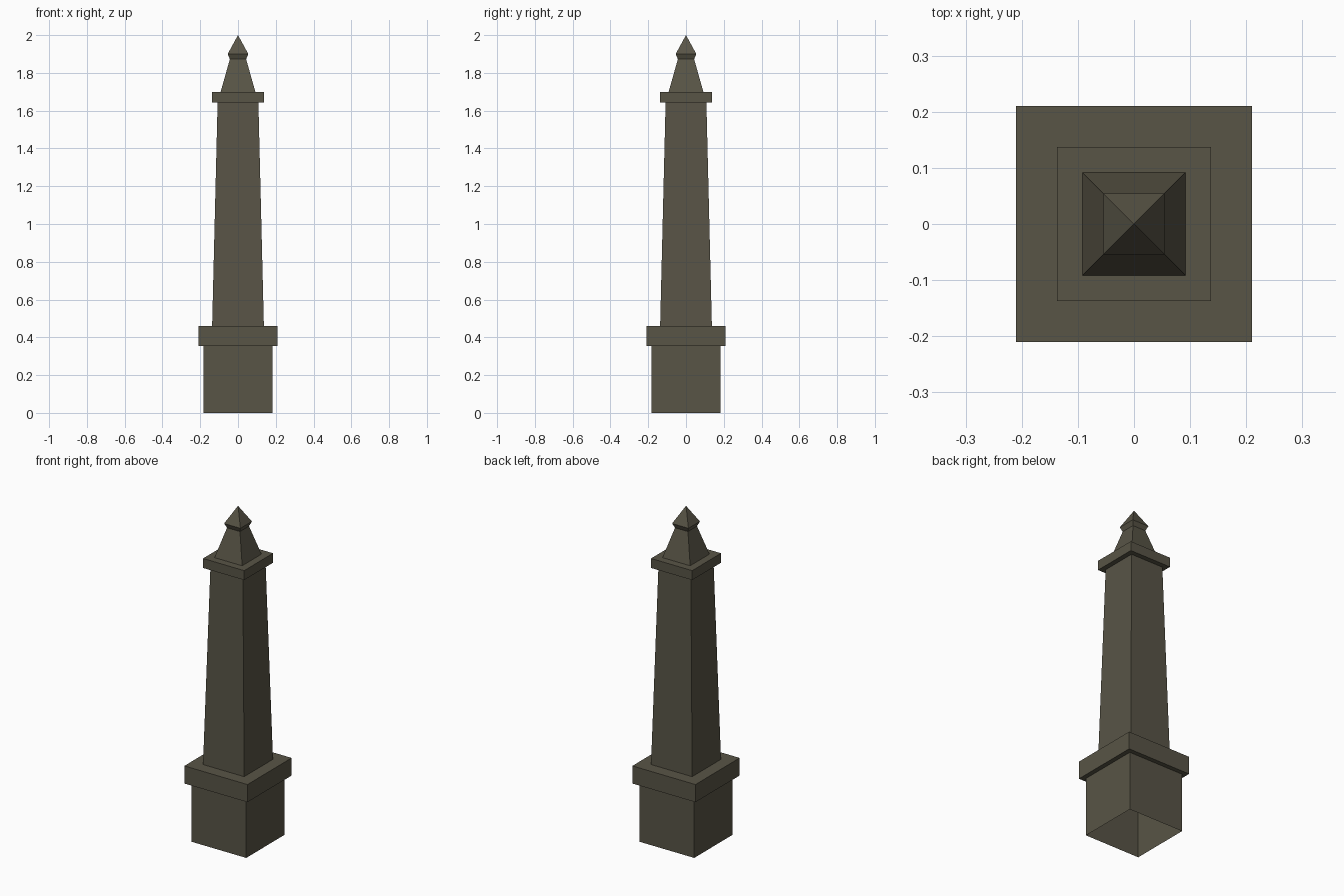
import bpy
import bmesh

if "Cube" in bpy.data.objects:
    bpy.data.objects.remove(bpy.data.objects["Cube"])

stone = bpy.data.materials.new("dark olive stone")
stone.diffuse_color = (0.098, 0.089, 0.061, 1.0)
stone.use_nodes = True
stone.node_tree.nodes["Principled BSDF"].inputs["Base Color"].default_value = stone.diffuse_color


def square_shell(name, profile):
    """Sweep a (half width, height) profile around four sides, open at both ends."""
    bm = bmesh.new()
    rings = []
    for r, z in profile:
        if r == 0:
            rings.append([bm.verts.new((0, 0, z))] * 4)
        else:
            rings.append([bm.verts.new((sx * r, sy * r, z))
                          for sx, sy in ((-1, -1), (1, -1), (1, 1), (-1, 1))])
    for a, b in zip(rings, rings[1:]):
        for i in range(4):
            j = (i + 1) % 4
            corners = [a[i], a[j], b[j], b[i]]
            bm.faces.new(list(dict.fromkeys(corners)))
    mesh = bpy.data.meshes.new(name)
    bm.to_mesh(mesh)
    bm.free()
    mesh.materials.append(stone)
    obj = bpy.data.objects.new(name, mesh)
    bpy.context.collection.objects.link(obj)
    return obj


# Hollow pedestal, open underneath
square_shell("pedestal", [(0.183, 0), (0.183, 0.353)])
# Overhanging slab on the pedestal
square_shell("pedestal_slab", [(0.183, 0.353), (0.21, 0.353), (0.21, 0.459), (0.137, 0.459)])
# Tapered shaft
square_shell("shaft", [(0.137, 0.459), (0.108, 1.642)])
# Collar at the top of the shaft
square_shell("collar", [(0.108, 1.642), (0.137, 1.642), (0.137, 1.699), (0.092, 1.699)])
# Steep spire under the finial
square_shell("spire", [(0.092, 1.699), (0.043, 1.873)])
# Flared pointed finial
square_shell("finial", [(0.043, 1.873), (0.0545, 1.90), (0, 2.0)])
